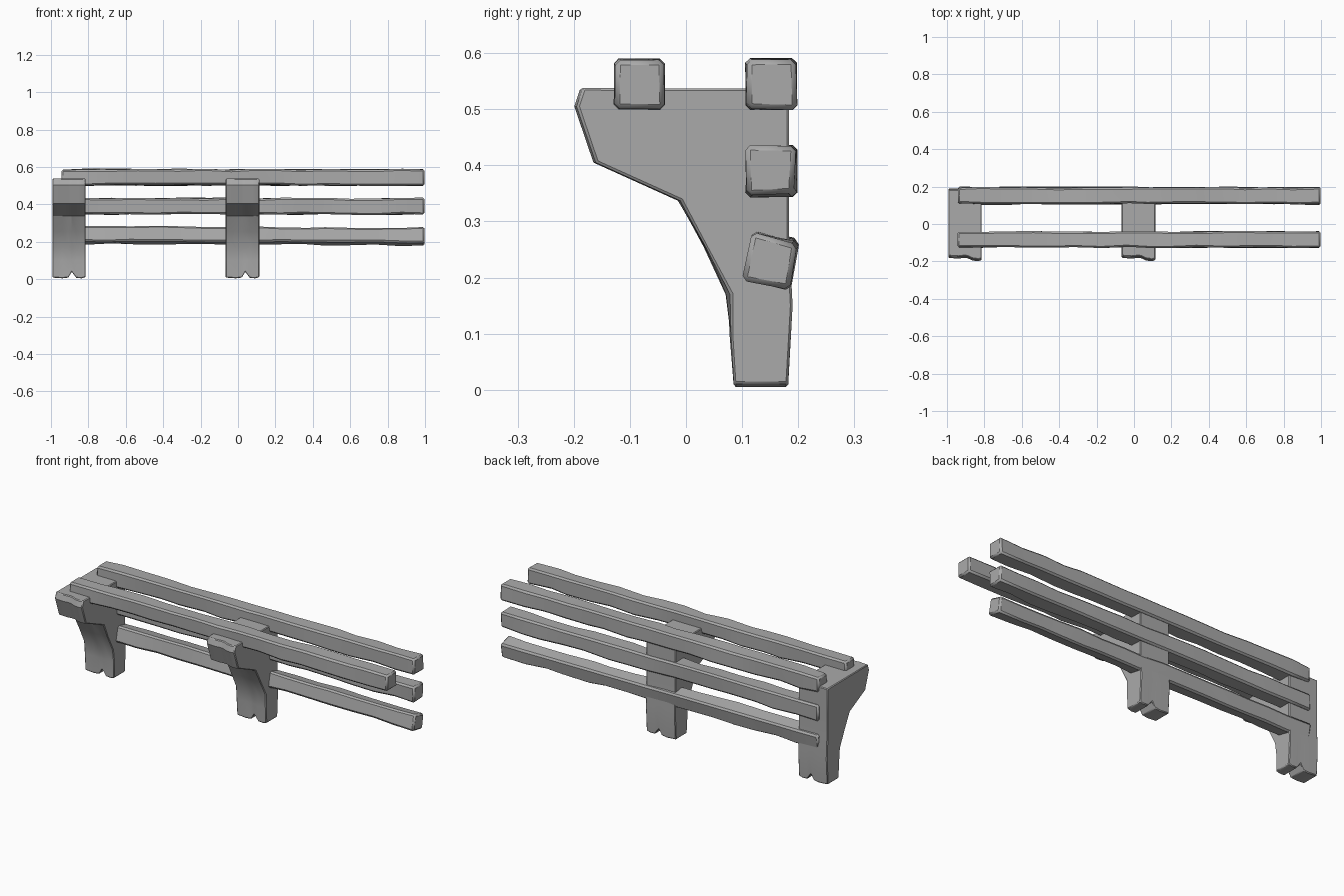
import bpy, bmesh, math, random
from mathutils import Vector

cube = bpy.data.objects.get("Cube")
if cube:
    bpy.data.objects.remove(cube)
random.seed(4)

wood = bpy.data.materials.new("weathered_grey")
wood.use_nodes = True
GREY = (0.4, 0.4, 0.4, 1)
wood.diffuse_color = GREY
wood.node_tree.nodes["Principled BSDF"].inputs["Base Color"].default_value = GREY


def loft(name, rings, bevel, angle):
    """Join matching rings of points into one closed, chamfered solid."""
    bm = bmesh.new()
    loops = [[bm.verts.new(p) for p in ring] for ring in rings]
    n = len(loops[0])
    for a, b in zip(loops, loops[1:]):
        for i in range(n):
            j = (i + 1) % n
            bm.faces.new((a[i], a[j], b[j], b[i]))
    bm.faces.new(loops[0])
    bm.faces.new(loops[-1])
    bmesh.ops.recalc_face_normals(bm, faces=bm.faces)
    mesh = bpy.data.meshes.new(name)
    bm.to_mesh(mesh)
    bm.free()
    mesh.materials.append(wood)
    obj = bpy.data.objects.new(name, mesh)
    bpy.context.collection.objects.link(obj)
    mod = obj.modifiers.new("worn_edges", "BEVEL")
    mod.width, mod.segments = bevel, 1
    mod.limit_method, mod.angle_limit = "ANGLE", math.radians(50)
    bpy.ops.object.select_all(action="DESELECT")
    obj.select_set(True)
    bpy.context.view_layer.objects.active = obj
    bpy.ops.object.shade_smooth_by_angle(angle=math.radians(angle))
    return obj


# Bracket outline as (y, z): foot, straight back, top, overhanging nose, underside
OUTLINE = [(0.085, 0.005), (0.182, 0.005), (0.19, 0.15), (0.184, 0.27),
           (0.184, 0.4), (0.184, 0.537), (0.05, 0.537), (-0.188, 0.538), (-0.199, 0.505),
           (-0.165, 0.405), (-0.015, 0.337), (0.03, 0.255), (0.068, 0.17), (0.077, 0.1)]

# Slices across the width: fraction, foot notch height, nose setback
SLICES = [(0, 0.004, 0.018), (0.3, 0, 0.014), (0.48, 0.004, 0.018),
          (0.58, 0.035, 0.016), (0.72, 0.002, 0.004), (0.88, 0, 0), (1, 0.006, 0.005)]


def support(name, x0, x1):
    rings = []
    for t, notch, setback in SLICES:
        ring = []
        for y, z in OUTLINE:
            x = x0 + (x1 - x0) * t
            if z < 0.01:
                z += notch
            if y < -0.1:
                y += setback
            elif 0.05 < z < 0.35 and y < 0.1:
                y += random.uniform(0, 0.012)
            ring.append((x, y, z))
        rings.append(ring)
    loft(name, rings, 0.004, 28)


support("end_support", -0.992, -0.815)
support("middle_support", -0.066, 0.114)


# Rough square rails running the full length
def rail(name, y, z, x0, half, tilt, drop=0.0):
    rings, steps = [], 15
    for s in range(steps + 1):
        t = s / steps
        inner = 0 < s < steps
        x = x0 + (0.998 - x0) * t
        ring = []
        for k in range(4):
            a = math.radians(45 + 90 * k + tilt)
            r = half * math.sqrt(2) + random.uniform(-0.008, 0.003)
            dx = random.uniform(-0.025, 0.025) if inner else 0
            ring.append((x + dx, y + r * math.cos(a), z + r * math.sin(a) - drop * t))
        rings.append(ring)
    loft(name, rings, 0.009, 25)


rail("front_top_rail", -0.083, 0.545, -0.945, 0.044, 0)
rail("back_top_rail", 0.152, 0.545, -0.942, 0.045, 0)
rail("back_middle_rail", 0.152, 0.39, -0.942, 0.045, 0)
rail("back_lower_rail", 0.152, 0.237, -0.942, 0.043, -12, 0.008)
